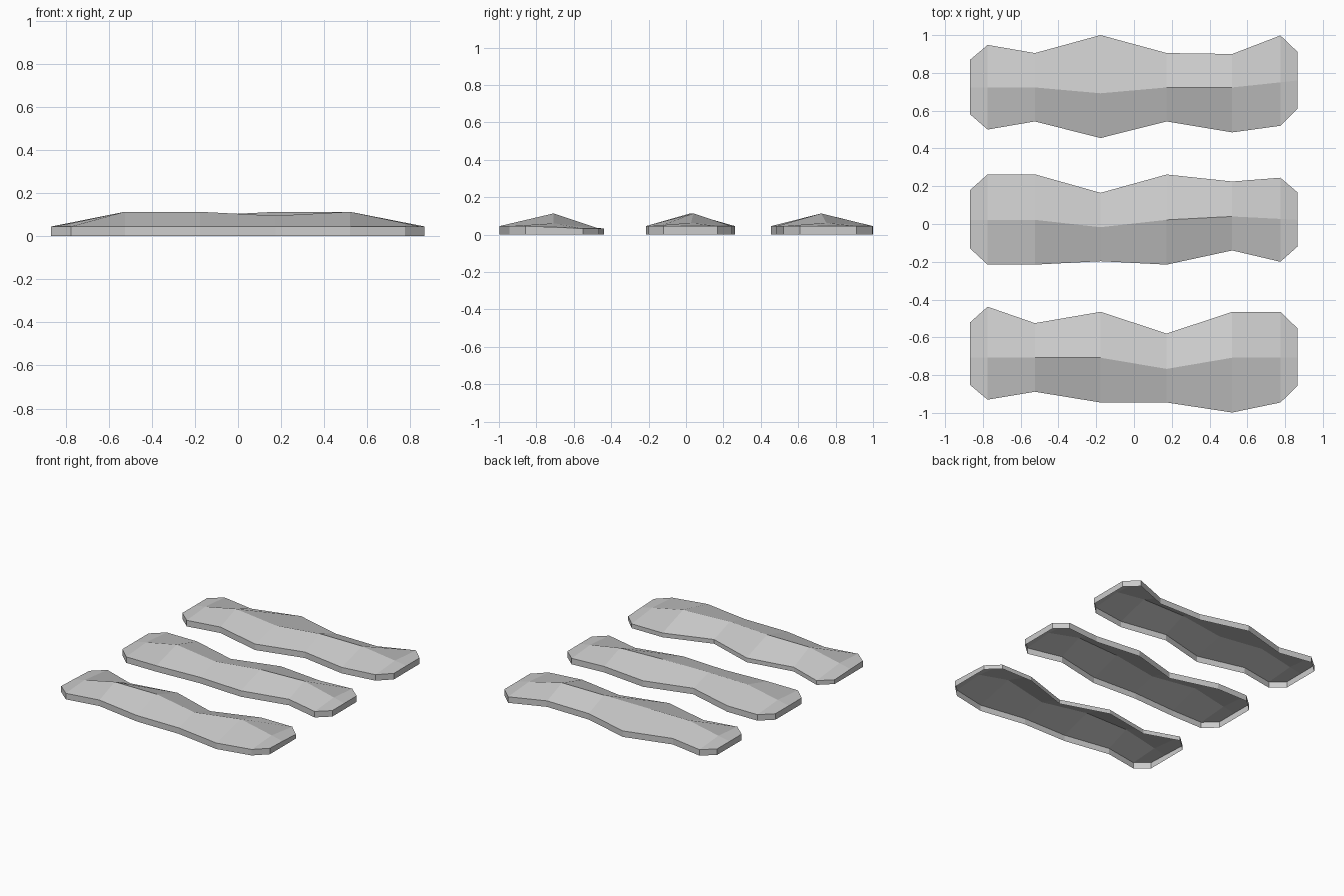
import bpy, bmesh

# Shared stations along each plank
XS = [-0.867, -0.775, -0.525, -0.177, 0.173, 0.52, 0.775, 0.865]


def plank(name, back, front, ridge_y, ridge_z, back_z):
    """Hollow-bottomed plank: two sloping top strips and a low rim wall."""
    bm = bmesh.new()

    def row(ys, zs):
        return [bm.verts.new(p) for p in zip(XS, ys, zs)]

    n = len(XS)
    front_low, front_top = row(front, [0] * n), row(front, [0.045] * n)
    ridge = row(ridge_y, ridge_z)
    back_top, back_low = row(back, [back_z] * n), row(back, [0] * n)
    rows = [front_low, front_top, ridge, back_top, back_low]
    # walls and top
    for a, b in zip(rows, rows[1:]):
        for i in range(n - 1):
            bm.faces.new((a[i], a[i + 1], b[i + 1], b[i]))
    # end walls
    bm.faces.new([r[0] for r in rows])
    bm.faces.new([r[-1] for r in reversed(rows)])
    bmesh.ops.recalc_face_normals(bm, faces=bm.faces)
    mesh = bpy.data.meshes.new(name)
    bm.to_mesh(mesh)
    bm.free()
    bpy.context.collection.objects.link(bpy.data.objects.new(name, mesh))


# Back plank
plank("back_plank",
      [0.87, 0.948, 0.905, 1.0, 0.905, 0.90, 0.998, 0.912],
      [0.58, 0.50, 0.543, 0.455, 0.543, 0.485, 0.52, 0.61],
      [0.723, 0.723, 0.723, 0.692, 0.723, 0.723, 0.75, 0.76],
      [0.045, 0.063, 0.113, 0.095, 0.113, 0.113, 0.063, 0.045], 0.045)

# Middle plank
plank("middle_plank",
      [0.18, 0.263, 0.263, 0.165, 0.262, 0.225, 0.245, 0.168],
      [-0.13, -0.215, -0.215, -0.197, -0.215, -0.14, -0.20, -0.12],
      [0.022, 0.022, 0.022, -0.017, 0.022, 0.04, 0.027, 0.022],
      [0.045, 0.063, 0.113, 0.095, 0.113, 0.113, 0.063, 0.045], 0.045)

# Front plank
plank("front_plank",
      [-0.52, -0.438, -0.525, -0.465, -0.58, -0.465, -0.465, -0.552],
      [-0.853, -0.93, -0.888, -0.945, -0.945, -0.998, -0.945, -0.858],
      [-0.708, -0.708, -0.708, -0.708, -0.767, -0.708, -0.708, -0.708],
      [0.04, 0.06, 0.113, 0.113, 0.095, 0.113, 0.06, 0.04], 0.032)
